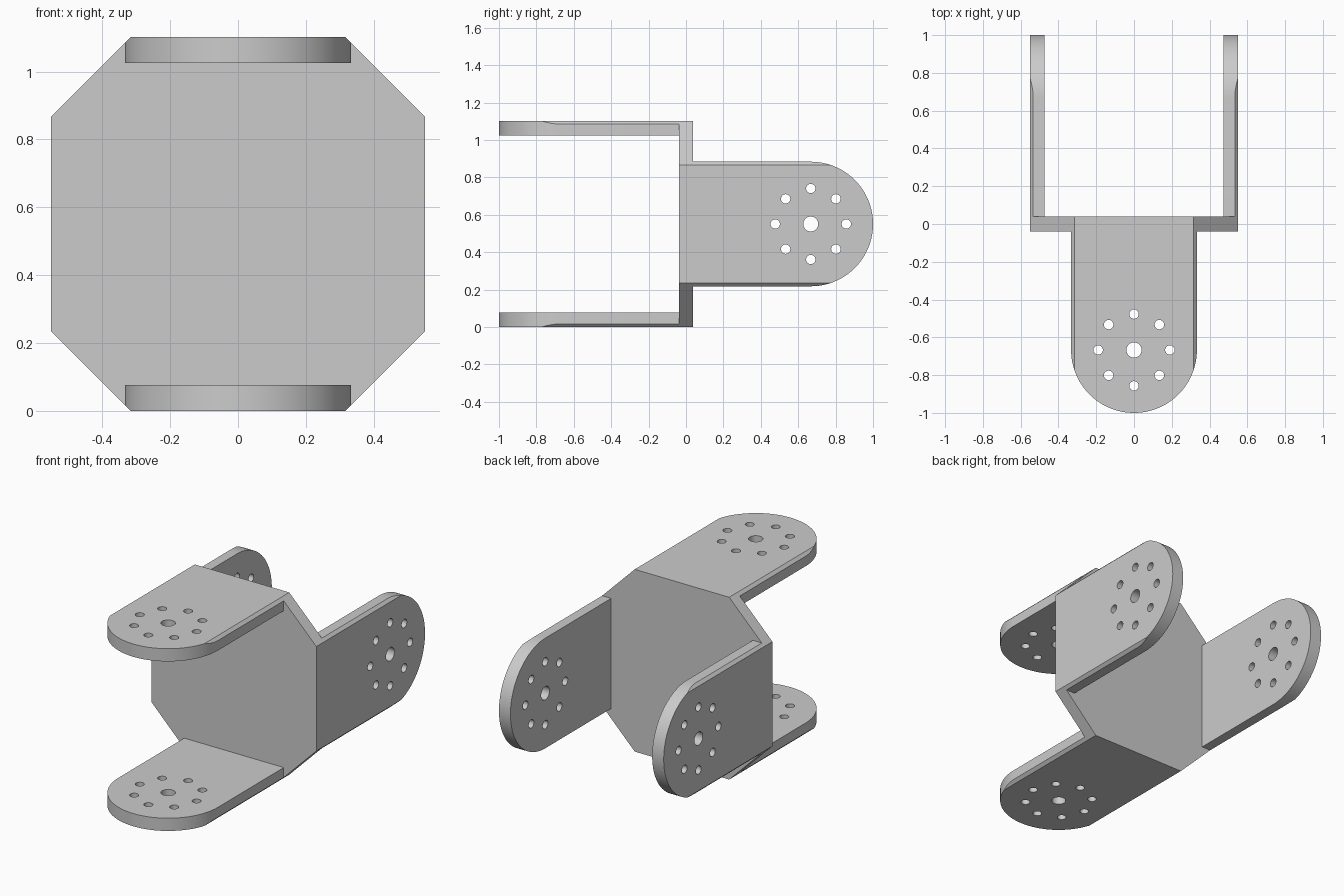
import bpy, bmesh, math
from mathutils import Matrix, Vector

if "Cube" in bpy.data.objects:
    bpy.data.objects.remove(bpy.data.objects["Cube"])

H = 0.551      # half height of the octagonal plate
C = 0.316      # half length of its four straight edges
T = 0.077      # sheet thickness
R = 0.333      # half width and end radius of an arm
END = -0.667   # y of the arm's round end centre

grey = bpy.data.materials.new("light grey")
grey.diffuse_color = (0.6, 0.6, 0.6, 1)
grey.use_nodes = True
grey.node_tree.nodes["Principled BSDF"].inputs["Base Color"].default_value = grey.diffuse_color


def finish(bm, name):
    bmesh.ops.recalc_face_normals(bm, faces=bm.faces[:])
    me = bpy.data.meshes.new(name)
    bm.to_mesh(me)
    bm.free()
    me.materials.append(grey)
    ob = bpy.data.objects.new(name, me)
    bpy.context.collection.objects.link(ob)
    return ob


def extrude(points, offset):
    bm = bmesh.new()
    face = bm.faces.new([bm.verts.new(p) for p in points])
    geom = bmesh.ops.extrude_face_region(bm, geom=[face])["geom"]
    verts = [g for g in geom if isinstance(g, bmesh.types.BMVert)]
    bmesh.ops.translate(bm, verts=verts, vec=offset)
    return bm


# Octagonal centre plate
octagon = [(C, H), (H, C), (H, -C), (C, -H), (-C, -H), (-H, -C), (-H, C), (-C, H)]
plate = finish(extrude([(x, -T / 2, z + H) for x, z in octagon], (0, T, 0)), "centre_plate")

# One arm: round-ended slab, its outer long edges trimmed to the octagon
N = 64
outline = [(R, -T / 2, H - T), (-R, -T / 2, H - T)]
outline += [(-R * math.cos(math.pi * i / N), END - R * math.sin(math.pi * i / N), H - T)
            for i in range(N + 1)]
bm = extrude(outline, (0, 0, T))
for s in (1, -1):
    cut = bmesh.ops.bisect_plane(bm, geom=bm.verts[:] + bm.edges[:] + bm.faces[:], dist=1e-6,
                                 plane_co=(s * C, 0, H), plane_no=Vector((s, 0, 1)).normalized(),
                                 clear_outer=True)["geom_cut"]
    bmesh.ops.contextual_create(bm, geom=[g for g in cut if isinstance(g, bmesh.types.BMEdge)])
arm = finish(bm, "top_arm")

# Mounting holes: one in the centre, eight in a ring
holes = [(0, END, 0.04)]
holes += [(0.19 * math.cos(k * math.pi / 4), END + 0.19 * math.sin(k * math.pi / 4), 0.025)
          for k in range(8)]
bm = bmesh.new()
for x, y, r in holes:
    bmesh.ops.create_cone(bm, cap_ends=True, segments=32, radius1=r, radius2=r, depth=0.3,
                          matrix=Matrix.Translation((x, y, H - T / 2)))
cutter = finish(bm, "hole_cutter")
cutter.hide_render = True
mod = arm.modifiers.new("holes", 'BOOLEAN')
mod.operation = 'DIFFERENCE'
mod.solver = 'EXACT'
mod.object = cutter
bpy.context.view_layer.objects.active = arm
bpy.ops.object.modifier_apply(modifier=mod.name)
bpy.data.objects.remove(cutter)

# Copies: top and bottom arms reach forwards, side arms reach backwards
up = Matrix.Translation((0, 0, H))
back = Matrix.Rotation(math.pi, 4, 'Z')
arms = [arm]
for name, angle, turn in (("bottom_arm", 180, Matrix()), ("right_arm", 90, back),
                          ("left_arm", -90, back)):
    ob = arm.copy()
    ob.data = arm.data.copy()
    ob.name = name
    bpy.context.collection.objects.link(ob)
    ob.data.transform(up @ Matrix.Rotation(math.radians(angle), 4, 'Y') @ turn)
    arms.append(ob)
arm.data.transform(up)

# Smooth the round ends and holes, keep the edges sharp
bpy.ops.object.select_all(action='DESELECT')
for ob in arms:
    ob.select_set(True)
bpy.context.view_layer.objects.active = arm
bpy.ops.object.shade_smooth_by_angle(angle=math.radians(30))
